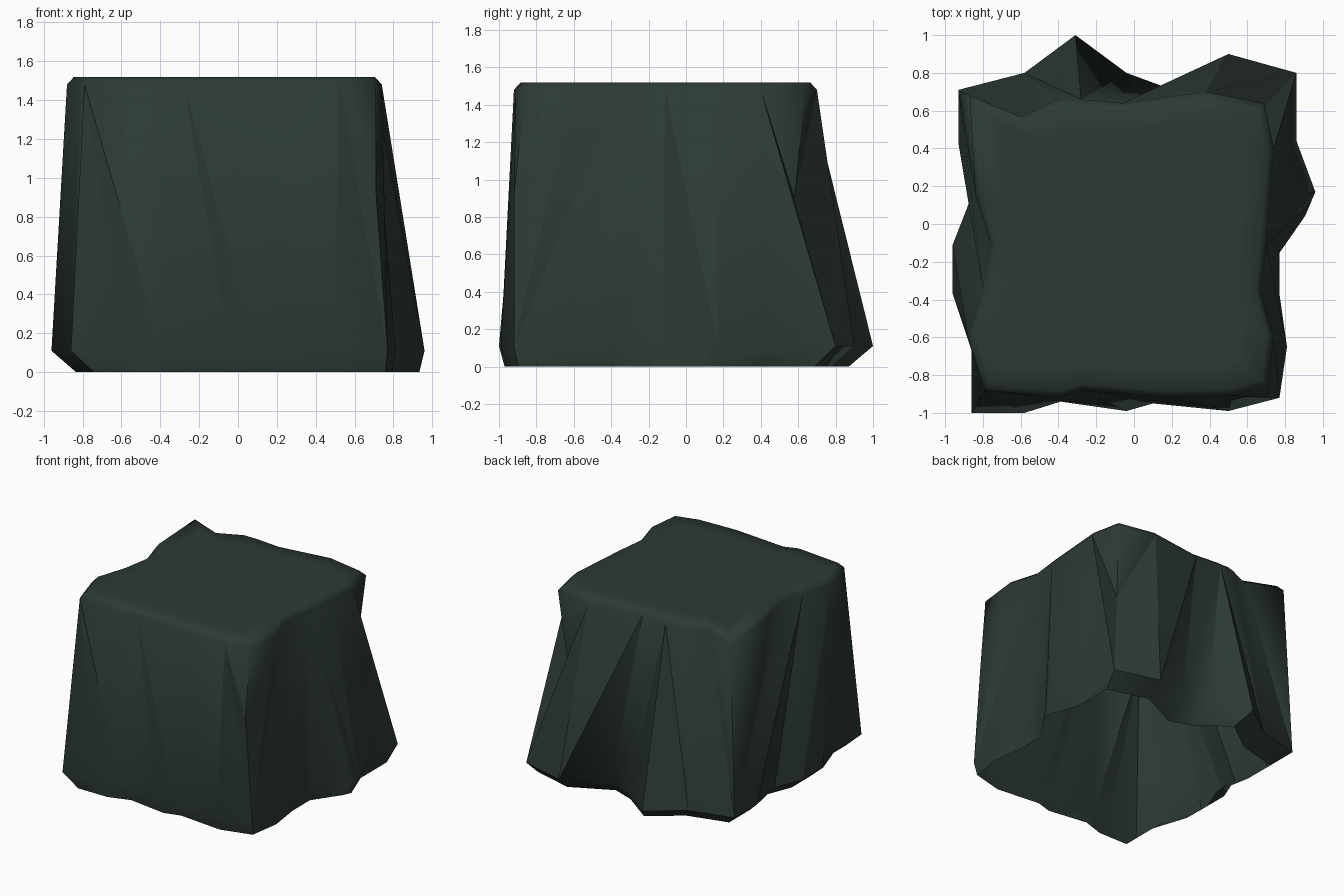
import bpy
import bmesh
import math

cube = bpy.data.objects.get("Cube")
if cube:
    bpy.data.objects.remove(cube, do_unlink=True)

# Heights of the hem, the flare above it, the shoulder and the flat top
HEM_Z, FLARE_Z, SHOULDER_Z, TOP_Z = 0.0, 0.11, 1.48, 1.52
CENTRE_X, CENTRE_Y = -0.07, -0.12
BACK_CORNER, BACK_HEM = (.69, .64), (.86, .8)
FRONT_CORNER, FRONT_HEM = (.71, -.86), (.77, -.92)
BEFORE_FRONT, AFTER_FRONT = (.52, -.91), (.74, -.6)
BEFORE_BACK, AFTER_BACK = (.74, .4), (.38, .7)

# Each fold: where it gathers at the shoulder, then where it spreads at the flare
FOLDS = [
    # front
    ((-.79, -.88), [(-.86, -1), (-.58, -1), (-.39, -.94)]),
    ((-.4, -.92), [(-.39, -.94)]),
    ((-.28, -.88), [(-.04, -.99), (.1, -.95), (.5, -.99)]),
    ((.18, -.92), [(.5, -.99)]),
    (BEFORE_FRONT, [(.5, -.99), FRONT_HEM]),
    (FRONT_CORNER, [FRONT_HEM]),
    # left side
    (AFTER_FRONT, [FRONT_HEM]),
    ((.67, -.36), [FRONT_HEM, (.81, -.65)]),
    ((.7, -.11), [(.77, -.37), (.77, -.13), (.93, .1), (.96, .17)]),
    ((.72, .15), [(.96, .17)]),
    (BEFORE_BACK, [(.86, .44), BACK_HEM]),
    (BACK_CORNER, [BACK_HEM]),
    # back
    (AFTER_BACK, [(.5, .9)]),
    ((-.06, .64), [(.5, .9), (.15, .73)]),
    ((-.28, .66), [(-.04, .8), (-.31, 1), (-.58, .8)]),
    ((-.4, .66), [(-.58, .8)]),
    ((-.6, .57), [(-.93, .71)]),
    ((-.87, .68), [(-.93, .71)]),
    # right side
    ((-.84, .16), [(-.93, .71)]),
    ((-.76, -.1), [(-.93, .71)]),
    ((-.8, -.34), [(-.93, .71), (-.93, .43), (-.87, .12), (-.96, -.11)]),
    ((-.88, -.59), [(-.96, -.11), (-.96, -.37)]),
    ((-.82, -.79), [(-.86, -.67)]),
]


def make_material(name, colour):
    mat = bpy.data.materials.new(name)
    mat.use_nodes = True
    mat.diffuse_color = colour
    mat.node_tree.nodes["Principled BSDF"].inputs["Base Color"].default_value = colour
    return mat


def hem_point(p):
    """The hem curls inwards under the flare."""
    return (p[0] * 0.92 + 0.05, p[1] * 0.92 - 0.05)


def inset_point(p, amount):
    """Move a shoulder point towards the middle of the top."""
    return (CENTRE_X + (p[0] - CENTRE_X) * amount,
            CENTRE_Y + (p[1] - CENTRE_Y) * amount)


bm = bmesh.new()
cache = {}


def vert(p, z):
    key = (round(p[0], 4), round(p[1], 4), z)
    if key not in cache:
        cache[key] = bm.verts.new(key)
    return cache[key]


def add_face(corners):
    """Add a face, dropping repeated corners where a fold meets a point."""
    unique = list(dict.fromkeys(corners))
    if len(unique) > 2:
        bm.faces.new(unique)


def tuck_corner(corner, hem, neighbours, position):
    """Pull the cloth under a corner of the top to a new point."""
    top = vert(corner, SHOULDER_Z)
    edge = bm.edges.get((top, vert(hem, FLARE_Z)))
    tuck = bmesh.utils.edge_split(edge, top, 0.4)[1]
    tuck.co = position
    for neighbour in neighbours:
        bmesh.ops.connect_verts(bm, verts=[tuck, vert(neighbour, SHOULDER_Z)])


# Draped walls: shoulder point paired with each flare point
pairs = [(top, low) for top, lows in FOLDS for low in lows]
for (top_a, low_a), (top_b, low_b) in zip(pairs, pairs[1:] + pairs[:1]):
    add_face([vert(low_a, FLARE_Z), vert(low_b, FLARE_Z),
              vert(top_b, SHOULDER_Z), vert(top_a, SHOULDER_Z)])
    if low_a != low_b:
        add_face([vert(hem_point(low_a), HEM_Z), vert(hem_point(low_b), HEM_Z),
                  vert(low_b, FLARE_Z), vert(low_a, FLARE_Z)])

# Tucks under the two left corners
tuck_corner(BACK_CORNER, BACK_HEM, [BEFORE_BACK, AFTER_BACK], (.65, .58, .9))
tuck_corner(FRONT_CORNER, FRONT_HEM, [BEFORE_FRONT, AFTER_FRONT], (.71, -.92, .92))

# Crisp pleats, soft hem
bm.normal_update()
for edge in bm.edges:
    is_pleat = abs(edge.verts[0].co.z - edge.verts[1].co.z) > 0.3
    limit = math.radians(12 if is_pleat else 50)
    edge.smooth = edge.calc_face_angle(0) < limit

# Rounded shoulder and flat top
tops = [top for top, lows in FOLDS]
rings = [(1.0, SHOULDER_Z), (0.955, TOP_Z), (0.8, TOP_Z)]
for a, b in zip(tops, tops[1:] + tops[:1]):
    for (s0, z0), (s1, z1) in zip(rings, rings[1:]):
        add_face([vert(inset_point(a, s0), z0), vert(inset_point(b, s0), z0),
                  vert(inset_point(b, s1), z1), vert(inset_point(a, s1), z1)])
add_face([vert(inset_point(p, 0.8), TOP_Z) for p in tops])
for face in bm.faces:
    face.smooth = True

mesh = bpy.data.meshes.new("draped_cloth")
bm.to_mesh(mesh)
bm.free()
mesh.materials.append(make_material("dark green cloth", (0.026, 0.042, 0.034, 1.0)))
cloth = bpy.data.objects.new("draped_cloth", mesh)
bpy.context.collection.objects.link(cloth)
